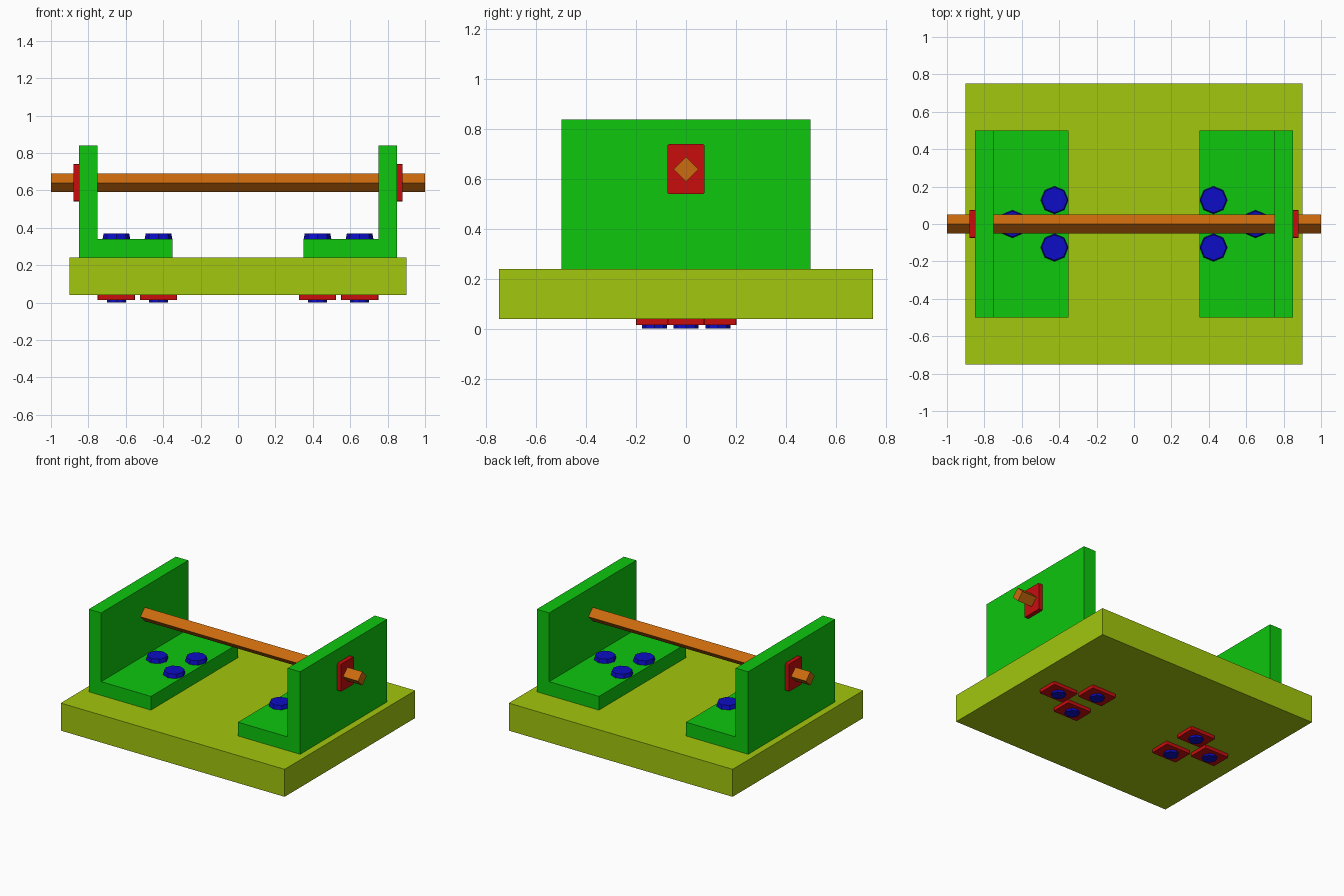
import bpy, bmesh, math
from mathutils import Matrix, Vector

cube = bpy.data.objects.get("Cube")
if cube:
    bpy.data.objects.remove(cube, do_unlink=True)


def material(name, rgb):
    m = bpy.data.materials.new(name)
    m.use_nodes = True
    m.diffuse_color = (*rgb, 1)
    m.node_tree.nodes["Principled BSDF"].inputs["Base Color"].default_value = (*rgb, 1)
    return m


OLIVE = material("yellow green", (0.36, 0.57, 0.004))
GREEN = material("green", (0.004, 0.57, 0.004))
RED = material("red", (0.58, 0.004, 0.004))
BLUE = material("blue", (0.004, 0.004, 0.57))
ORANGE = material("orange", (0.6, 0.145, 0.004))


def finish(bm, name, mat):
    bmesh.ops.recalc_face_normals(bm, faces=bm.faces[:])
    me = bpy.data.meshes.new(name)
    bm.to_mesh(me)
    bm.free()
    me.materials.append(mat)
    ob = bpy.data.objects.new(name, me)
    bpy.context.collection.objects.link(ob)
    return ob


def box(name, mat, center, size, corner_axis=None, corner=0.008):
    """Box; edges parallel to corner_axis are rounded off."""
    bm = bmesh.new()
    bmesh.ops.create_cube(bm, size=1, matrix=Matrix.Translation(center) @ Matrix.Diagonal((*size, 1)))
    if corner_axis is not None:
        edges = [e for e in bm.edges
                 if abs(e.verts[0].co[corner_axis] - e.verts[1].co[corner_axis]) > 1e-4]
        bmesh.ops.bevel(bm, geom=edges, offset=corner, segments=2, profile=0.5, affect='EDGES')
    return finish(bm, name, mat)


def prism(bm, center, r1, r2, depth, sides, rot=Matrix()):
    bmesh.ops.create_cone(bm, cap_ends=True, segments=sides, radius1=r1, radius2=r2,
                          depth=depth, matrix=Matrix.Translation(center) @ rot)


def bracket(name, s):
    """L-shaped bracket extruded along y."""
    bm = bmesh.new()
    profile = [(0.35, 0.24), (0.85, 0.24), (0.85, 0.84), (0.75, 0.84), (0.75, 0.34), (0.35, 0.34)]
    face = bm.faces.new([bm.verts.new((s * x, -0.5, z)) for x, z in profile])
    ext = bmesh.ops.extrude_face_region(bm, geom=[face])
    bmesh.ops.translate(bm, vec=(0, 1, 0),
                        verts=[v for v in ext["geom"] if isinstance(v, bmesh.types.BMVert)])
    return finish(bm, name, GREEN)


# Base slab
box("base", OLIVE, (0, 0, 0.14), (1.8, 1.5, 0.2))

# Square rod standing on its edge
bm = bmesh.new()
prism(bm, (0, 0, 0.64), 0.05, 0.05, 2.0, 4, Matrix.Rotation(math.pi / 2, 4, 'Y'))
finish(bm, "rod", ORANGE)

for side, s in (("left", 1), ("right", -1)):
    bracket(side + "_bracket", s)
    box(side + "_rod_washer", RED, (s * 0.865, 0, 0.64), (0.03, 0.15, 0.2), corner_axis=0)
    # Three bolts with washers under the base
    for i, (x, y) in enumerate([(0.425, 0.128), (0.425, -0.126), (0.65, 0)], 1):
        bm = bmesh.new()
        prism(bm, (s * x, y, 0.355), 0.074, 0.068, 0.03, 8)
        prism(bm, (s * x, y, 0.17), 0.05, 0.05, 0.34, 8)
        finish(bm, f"{side}_bolt_{i}", BLUE)
        box(f"{side}_bolt_washer_{i}", RED, (s * x, y, 0.0275), (0.2, 0.15, 0.025), corner_axis=2)
